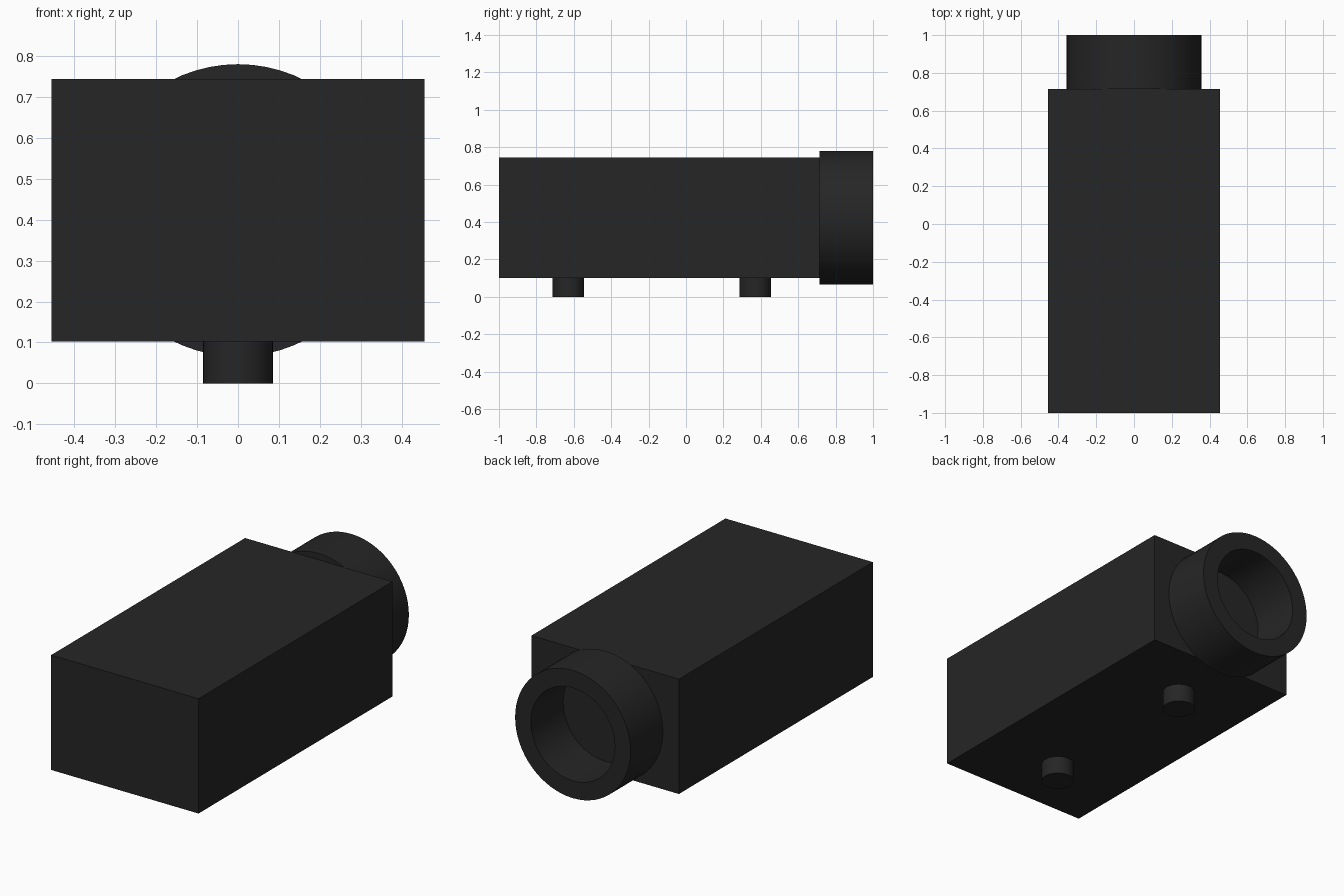
import bpy
import bmesh
import math
from mathutils import Matrix

cube = bpy.data.objects.get("Cube")
if cube:
    bpy.data.objects.remove(cube, do_unlink=True)

black = bpy.data.materials.new("matte_black")
black.use_nodes = True
colour = (0.019, 0.019, 0.019, 1)
black.diffuse_color = colour
black.node_tree.nodes["Principled BSDF"].inputs["Base Color"].default_value = colour

SEGMENTS = 64
FRONT, BOX_BACK, BACK = -1.0, 0.714, 1.0
BOTTOM, TOP, HALF_WIDTH = 0.102, 0.744, 0.456
MID_Z = (BOTTOM + TOP) / 2


def finish(name, bm, smooth=False):
    bmesh.ops.recalc_face_normals(bm, faces=bm.faces)
    mesh = bpy.data.meshes.new(name)
    bm.to_mesh(mesh)
    bm.free()
    mesh.materials.append(black)
    obj = bpy.data.objects.new(name, mesh)
    bpy.context.collection.objects.link(obj)
    if smooth:
        bpy.ops.object.select_all(action="DESELECT")
        obj.select_set(True)
        bpy.context.view_layer.objects.active = obj
        bpy.ops.object.shade_smooth_by_angle(angle=math.radians(30))
    return obj


# Rectangular housing
bm = bmesh.new()
bmesh.ops.create_cube(bm, size=1)
bmesh.ops.scale(bm, vec=(2 * HALF_WIDTH, BOX_BACK - FRONT, TOP - BOTTOM), verts=bm.verts)
bmesh.ops.translate(bm, vec=(0, (FRONT + BOX_BACK) / 2, MID_Z), verts=bm.verts)
finish("housing", bm)

# Hollow collar on the back, its profile spun around the y axis
bm = bmesh.new()
outer, inner = 0.357, 0.26
profile = [(outer, BOX_BACK), (outer, BACK), (inner, BACK), (inner, BOX_BACK)]
verts = [bm.verts.new((r, y, MID_Z)) for r, y in profile]
edges = [bm.edges.new((verts[i], verts[(i + 1) % len(verts)])) for i in range(len(verts))]
bmesh.ops.spin(bm, geom=verts + edges, cent=(0, 0, MID_Z), axis=(0, 1, 0),
               angle=math.tau, steps=SEGMENTS, use_merge=True)
bmesh.ops.remove_doubles(bm, verts=bm.verts, dist=0.0001)
finish("back_collar", bm, smooth=True)

# Two round feet
for name, y in (("front_foot", -0.63), ("back_foot", 0.37)):
    bm = bmesh.new()
    bmesh.ops.create_cone(bm, cap_ends=True, segments=SEGMENTS, radius1=0.085,
                          radius2=0.085, depth=BOTTOM,
                          matrix=Matrix.Translation((0, y, BOTTOM / 2)))
    finish(name, bm, smooth=True)
